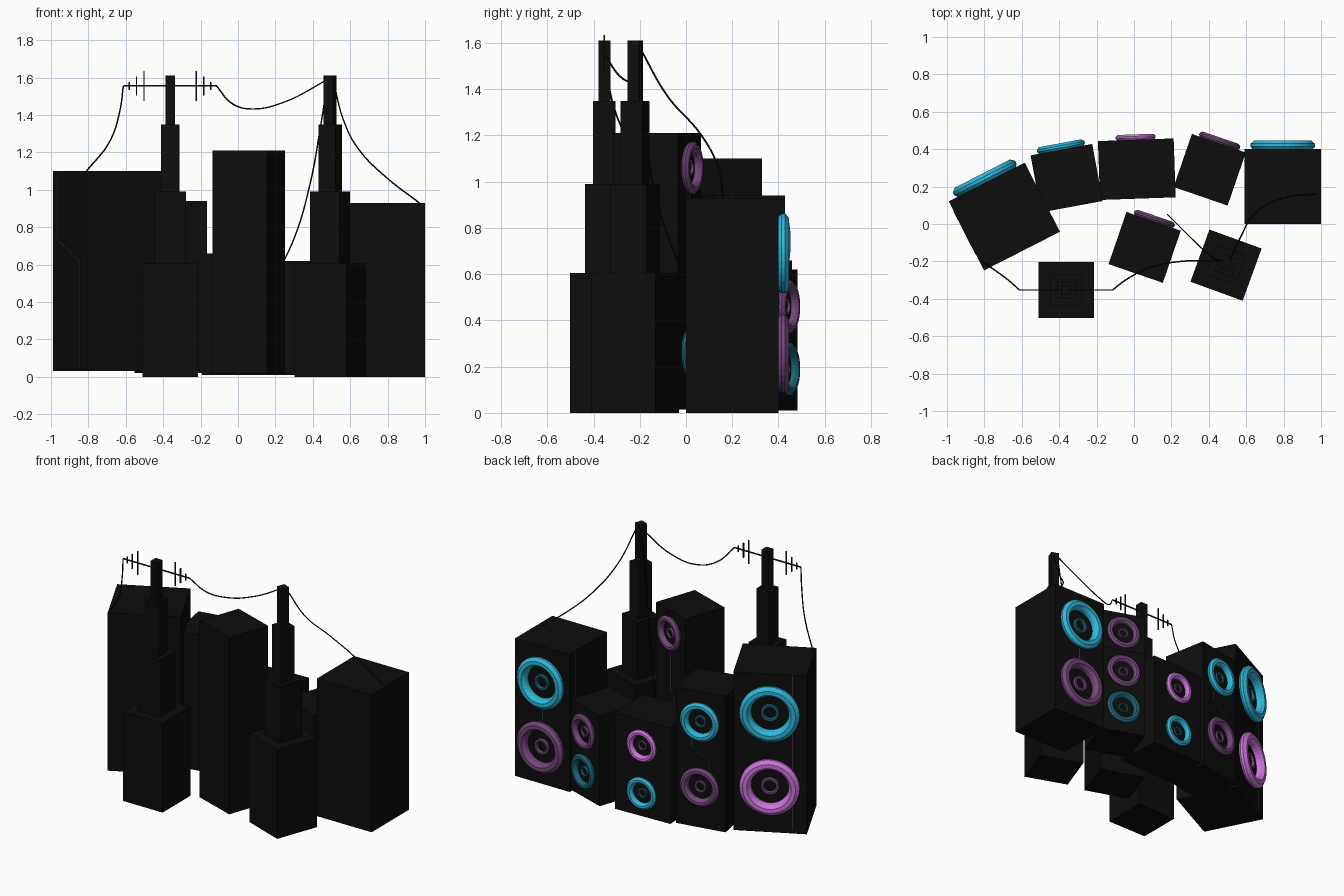
import bpy, bmesh
from math import radians, sin, cos, pi
from mathutils import Matrix, Vector

if "Cube" in bpy.data.objects:
    bpy.data.objects.remove(bpy.data.objects["Cube"])


def mat(name, col):
    m = bpy.data.materials.new(name)
    m.diffuse_color = (*col, 1)
    m.use_nodes = True
    m.node_tree.nodes["Principled BSDF"].inputs["Base Color"].default_value = m.diffuse_color
    return m


M = {"black": mat("black", (0.004, 0.004, 0.004)),
     "teal": mat("teal", (0.03, 0.48, 0.72)),
     "dark_teal": mat("dark_teal", (0.012, 0.13, 0.17)),
     "pink": mat("pink", (0.62, 0.18, 0.72)),
     "purple": mat("purple", (0.17, 0.065, 0.19))}


def finish(name, bm, color, matrix=Matrix()):
    bmesh.ops.recalc_face_normals(bm, faces=bm.faces)
    me = bpy.data.meshes.new(name)
    bm.to_mesh(me)
    bm.free()
    ob = bpy.data.objects.new(name, me)
    ob.matrix_world = matrix
    me.materials.append(M[color])
    bpy.context.collection.objects.link(ob)
    return ob


def add_box(bm, x, y, z, w, d, h):
    # box centred on x, y with its underside at z
    bmesh.ops.create_cube(bm, size=1, matrix=Matrix.Translation((x, y, z + h / 2))
                          @ Matrix.Diagonal((w, d, h, 1)))


def add_ring(bm, profile, cx, y0, cz, n=32):
    # closed (radius, height) profile swept round the +y axis
    rows = []
    for i in range(n):
        a = 2 * pi * i / n
        rows.append([bm.verts.new((cx + r * cos(a), y0 + h, cz + r * sin(a))) for r, h in profile])
    k = len(profile)
    for i in range(n):
        p, q = rows[i], rows[(i + 1) % n]
        for j in range(k):
            bm.faces.new((p[j], q[j], q[(j + 1) % k], p[(j + 1) % k]))


def wire(name, pts, radius, color, matrix=Matrix(), smooth=False):
    cu = bpy.data.curves.new(name, "CURVE")
    cu.dimensions = "3D"
    cu.bevel_depth = radius
    cu.bevel_resolution = 1
    cu.use_fill_caps = True
    if smooth:
        sp = cu.splines.new("BEZIER")
        sp.bezier_points.add(len(pts) - 1)
        for b, p in zip(sp.bezier_points, pts):
            b.co = p
            b.handle_left_type = b.handle_right_type = "AUTO"
        cu.resolution_u = 8
    else:
        sp = cu.splines.new("POLY")
        sp.points.add(len(pts) - 1)
        for b, p in zip(sp.points, pts):
            b.co = (*p, 1)
    cu.materials.append(M[color])
    ob = bpy.data.objects.new(name, cu)
    ob.matrix_world = matrix
    bpy.context.collection.objects.link(ob)


def cabinet(name, x, y, angle, w, d, z0, z1, radius, speakers, traces=()):
    mw = Matrix.Translation((x, y, 0)) @ Matrix.Rotation(radians(angle), 4, "Z")
    bm = bmesh.new()
    add_box(bm, 0, 0, z0, w, d, z1 - z0)
    finish(name + "_box", bm, "black", mw)
    for i, (z, color) in enumerate(speakers):
        r = radius
        # bevelled outer surround
        bm = bmesh.new()
        add_ring(bm, [(r * a, r * b) for a, b in
                      ((0.92, -0.02), (1, 0.08), (1, 0.17), (0.88, 0.27), (0.74, 0.27), (0.64, 0.15), (0.62, -0.02))],
                 0, d / 2, z)
        finish(f"{name}_speaker_ring_{i}", bm, color, mw)
        # small inner ring round the centre cap
        bm = bmesh.new()
        add_ring(bm, [(r * a, r * b) for a, b in
                      ((0.31, -0.02), (0.29, 0.09), (0.22, 0.09), (0.19, -0.02))], 0, d / 2, z)
        finish(f"{name}_speaker_cap_ring_{i}", bm, "dark_teal" if "teal" in color else "purple", mw)
    # thin circuit traces, drawn on a face as (across, z) points
    for i, (face, color, pts) in enumerate(traces):
        if face == "front":
            p3 = [(u, d / 2, z) for u, z in pts]
        elif face == "left":
            p3 = [(-w / 2, u, z) for u, z in pts]
        else:
            p3 = [(w / 2, u, z) for u, z in pts]
        wire(f"{name}_trace_{i}", p3, 0.0025, color, mw)


# speaker cabinets
cabinet("left_cabinet", -0.693, 0.04, 27, 0.455, 0.415, 0.03, 1.10, 0.187,
        [(0.84, "teal"), (0.345, "pink")],
        [("left", "dark_teal", [(0.15, 1.10), (0.15, 0.73), (-0.11, 0.62), (-0.11, 0.05)]),
         ("front", "purple", [(-0.14, 1.10), (-0.14, 0.05)])])
cabinet("right_cabinet", 0.795, 0.2, 0, 0.41, 0.4, 0, 0.93, 0.172,
        [(0.69, "teal"), (0.255, "purple")],
        [("left", "purple", [(0.14, 0.93), (0.14, 0.6)]),
         ("front", "dark_teal", [(0, 0.52), (0, 0.43)])])
cabinet("back_right_cabinet", 0.405, 0.29, -19, 0.305, 0.3, 0.01, 0.62, 0.115,
        [(0.46, "purple"), (0.19, "dark_teal")],
        [("left", "dark_teal", [(0.05, 0.5), (0.05, 0.05)])])
cabinet("back_middle_cabinet", 0.015, 0.293, 2, 0.405, 0.315, 0.01, 0.66, 0.107,
        [(0.49, "pink"), (0.17, "teal")])
cabinet("back_left_cabinet", -0.36, 0.245, 10.5, 0.335, 0.31, 0.02, 0.94, 0.13,
        [(0.74, "teal"), (0.30, "purple")],
        [("front", "dark_teal", [(0.06, 0.62), (0.06, 0.56), (-0.06, 0.48), (-0.06, 0.42)])])
cabinet("centre_cabinet", 0.057, -0.125, -19, 0.307, 0.295, 0.015, 1.21, 0.114,
        [(1.06, "purple"), (0.26, "dark_teal")],
        [("front", "purple", [(0, 0.95), (0, 0.68), (-0.05, 0.6), (-0.05, 0.38)])])

# stepped towers
for name, x, y, ang in (("left_tower", -0.362, -0.353, 0), ("right_tower", 0.492, -0.22, -20)):
    mw = Matrix.Translation((x, y, 0)) @ Matrix.Rotation(radians(ang), 4, "Z")
    bm = bmesh.new()
    for w, z0, z1 in ((0.297, 0, 0.605), (0.168, 0.605, 0.99), (0.098, 0.99, 1.35), (0.053, 1.35, 1.61)):
        add_box(bm, 0, 0, z0, w, w, z1 - z0)
    finish(name, bm, "black", mw)

# rooftop aerial: boom with rods growing towards the mast
bm = bmesh.new()
add_box(bm, -0.363, -0.353, 1.552, 0.5, 0.007, 0.007)
for side in (-1, 1):
    for off, half in ((0.218, 0.022), (0.18, 0.05), (0.14, 0.08)):
        add_box(bm, -0.363 + side * off, -0.353, 1.555 - half, 0.007, 0.007, half * 2)
finish("aerial", bm, "black")

# hanging cables
for name, pts in {
    "cable_left": [(-0.613, -0.353, 1.555), (-0.632, -0.335, 1.42), (-0.685, -0.29, 1.26), (-0.81, -0.2, 1.10)],
    "cable_middle": [(-0.115, -0.353, 1.555), (-0.03, -0.29, 1.46), (0.08, -0.235, 1.432),
                     (0.25, -0.2, 1.47), (0.48, -0.2, 1.59)],
    "cable_right": [(0.51, -0.2, 1.58), (0.565, -0.08, 1.37), (0.65, 0.06, 1.21),
                    (0.8, 0.14, 1.06), (0.97, 0.16, 0.93)],
    "cable_back": [(0.48, -0.2, 1.59), (0.44, -0.19, 1.33), (0.385, -0.15, 1.03),
                   (0.30, -0.07, 0.74), (0.18, 0.05, 0.5)],
}.items():
    wire(name, pts, 0.004, "black", smooth=True)
